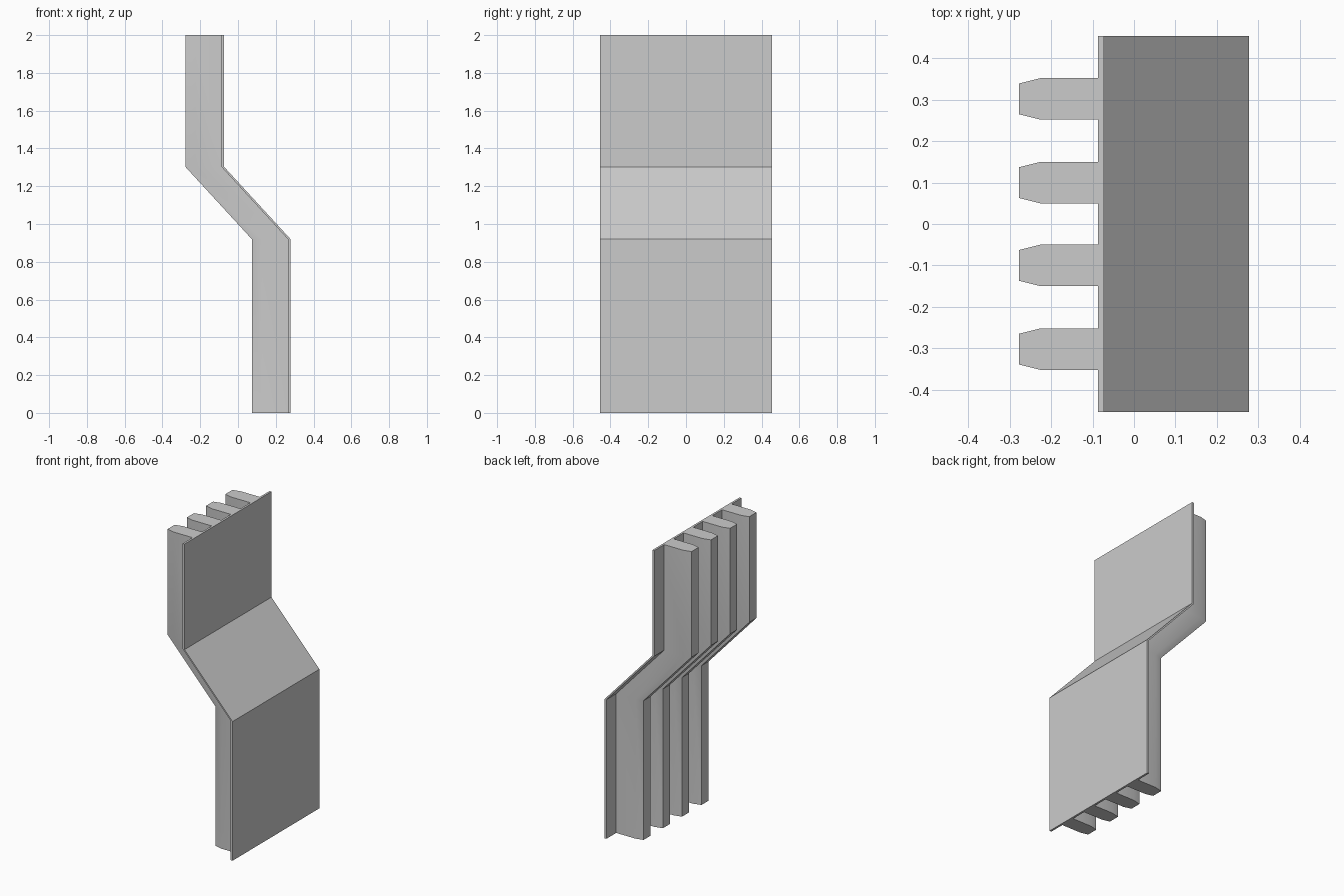
import bpy, bmesh, math

if "Cube" in bpy.data.objects:
    bpy.data.objects.remove(bpy.data.objects["Cube"])

# Cross-section sizes (x is depth, y is width)
HALF_W = 0.454
FRONT, BACK = -0.073, -0.087
SHOULDER, TIP = -0.226, -0.278
RIB_HALF, TIP_HALF = 0.05, 0.037
RIB_CENTRES = (-0.302, -0.1, 0.1, 0.302)

# Sideways offset of the section at each height
PATH = [(0.351, 0.0), (0.351, 0.92), (0.0, 1.302), (0.0, 2.0)]


def section():
    pts = [(FRONT, HALF_W), (FRONT, -HALF_W), (BACK, -HALF_W)]
    for c in RIB_CENTRES:
        pts += [(BACK, c - RIB_HALF), (SHOULDER, c - RIB_HALF), (TIP, c - TIP_HALF),
                (TIP, c + TIP_HALF), (SHOULDER, c + RIB_HALF), (BACK, c + RIB_HALF)]
    return pts + [(BACK, HALF_W)]


# Ribbed panel: one section swept along the cranked path
bm = bmesh.new()
rings = [[bm.verts.new((x + dx, y, z)) for x, y in section()] for dx, z in PATH]
for low, high in zip(rings, rings[1:]):
    n = len(low)
    for i in range(n):
        j = (i + 1) % n
        bm.faces.new((low[i], low[j], high[j], high[i]))
bm.faces.new(rings[0])
bm.faces.new(rings[-1])
bmesh.ops.recalc_face_normals(bm, faces=bm.faces[:])

mesh = bpy.data.meshes.new("ribbed_panel")
bm.to_mesh(mesh)
bm.free()
panel = bpy.data.objects.new("ribbed_panel", mesh)
bpy.context.collection.objects.link(panel)

# Soft rib shoulders, sharp bends and edges
bpy.context.view_layer.objects.active = panel
panel.select_set(True)
bpy.ops.object.shade_smooth_by_angle(angle=math.radians(25))
